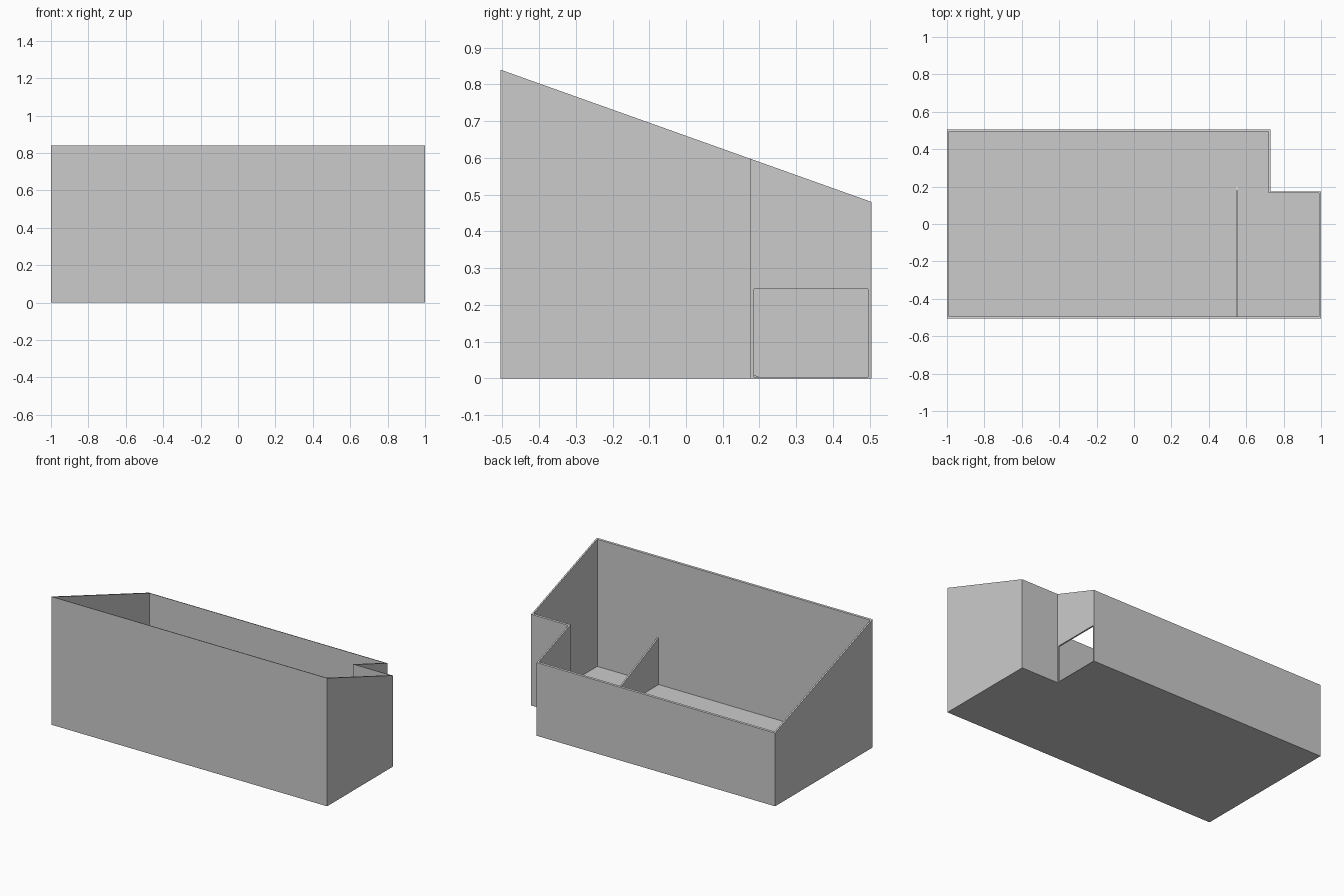
import bpy
import bmesh
from mathutils import Vector

if "Cube" in bpy.data.objects:
    bpy.data.objects.remove(bpy.data.objects["Cube"], do_unlink=True)

grey = bpy.data.materials.new("plain grey")
grey.use_nodes = True
colour = (0.6, 0.6, 0.6, 1)
grey.diffuse_color = colour
grey.node_tree.nodes["Principled BSDF"].inputs["Base Color"].default_value = colour

# Main sizes
END, DEPTH, WALL, FLOOR = 1.0, 0.505, 0.01, 0.003
NOTCH_X, NOTCH_Y = 0.73, 0.175
DOOR_TOP = 0.243


def rim(y):
    """Height of the sloping top edge at depth y."""
    return 0.84 - 0.36 * (y + DEPTH) / (2 * DEPTH)


def prism(name, points, offset):
    """Extrude a flat outline by an offset vector."""
    bm = bmesh.new()
    face = bm.faces.new([bm.verts.new(p) for p in points])
    new = bmesh.ops.extrude_face_region(bm, geom=[face], use_keep_orig=True)["geom"]
    verts = [v for v in new if isinstance(v, bmesh.types.BMVert)]
    bmesh.ops.translate(bm, verts=verts, vec=Vector(offset))
    bmesh.ops.recalc_face_normals(bm, faces=bm.faces)
    mesh = bpy.data.meshes.new(name)
    bm.to_mesh(mesh)
    bm.free()
    mesh.materials.append(grey)
    obj = bpy.data.objects.new(name, mesh)
    bpy.context.collection.objects.link(obj)


def panel(name, x0, x1, profile):
    """Extrude a side profile of (y, z) points from x0 to x1."""
    prism(name, [(x0, y, z) for y, z in profile], (x1 - x0, 0, 0))


def sloped(y0, y1):
    """Side profile of a wall that reaches the sloping top edge."""
    return [(y0, FLOOR), (y1, FLOOR), (y1, rim(y1)), (y0, rim(y0))]


# Thin floor with one corner cut away
plan = [(-END, -DEPTH), (END, -DEPTH), (END, NOTCH_Y),
        (NOTCH_X, NOTCH_Y), (NOTCH_X, DEPTH), (-END, DEPTH)]
prism("floor", [(x, y, 0) for x, y in plan], (0, 0, FLOOR))

# End walls
panel("right_wall", -END, -END + WALL, sloped(-DEPTH, DEPTH))
panel("left_wall", END - WALL, END, sloped(-DEPTH, NOTCH_Y))

# Long walls and the short wall of the corner recess
inner = END - WALL
panel("front_wall", -inner, inner, sloped(-DEPTH, -DEPTH + WALL))
panel("back_wall", -inner, NOTCH_X - WALL, sloped(DEPTH - WALL, DEPTH))
panel("recess_back_wall", NOTCH_X, inner, sloped(NOTCH_Y - WALL, NOTCH_Y))

# Recess side wall with a low opening
y0, y1 = NOTCH_Y - WALL, DEPTH
d0, d1 = NOTCH_Y + WALL, DEPTH - WALL
panel("recess_side_wall", NOTCH_X - WALL, NOTCH_X, [
    (y0, FLOOR), (d0, FLOOR), (d0, DOOR_TOP), (d1, DOOR_TOP),
    (d1, FLOOR), (y1, FLOOR), (y1, rim(y1)), (y0, rim(y0))])

# Triangular divider standing against the front wall
panel("divider", 0.545, 0.555, [
    (-DEPTH + WALL, FLOOR), (0.2, FLOOR), (-DEPTH + WALL, 0.31)])
